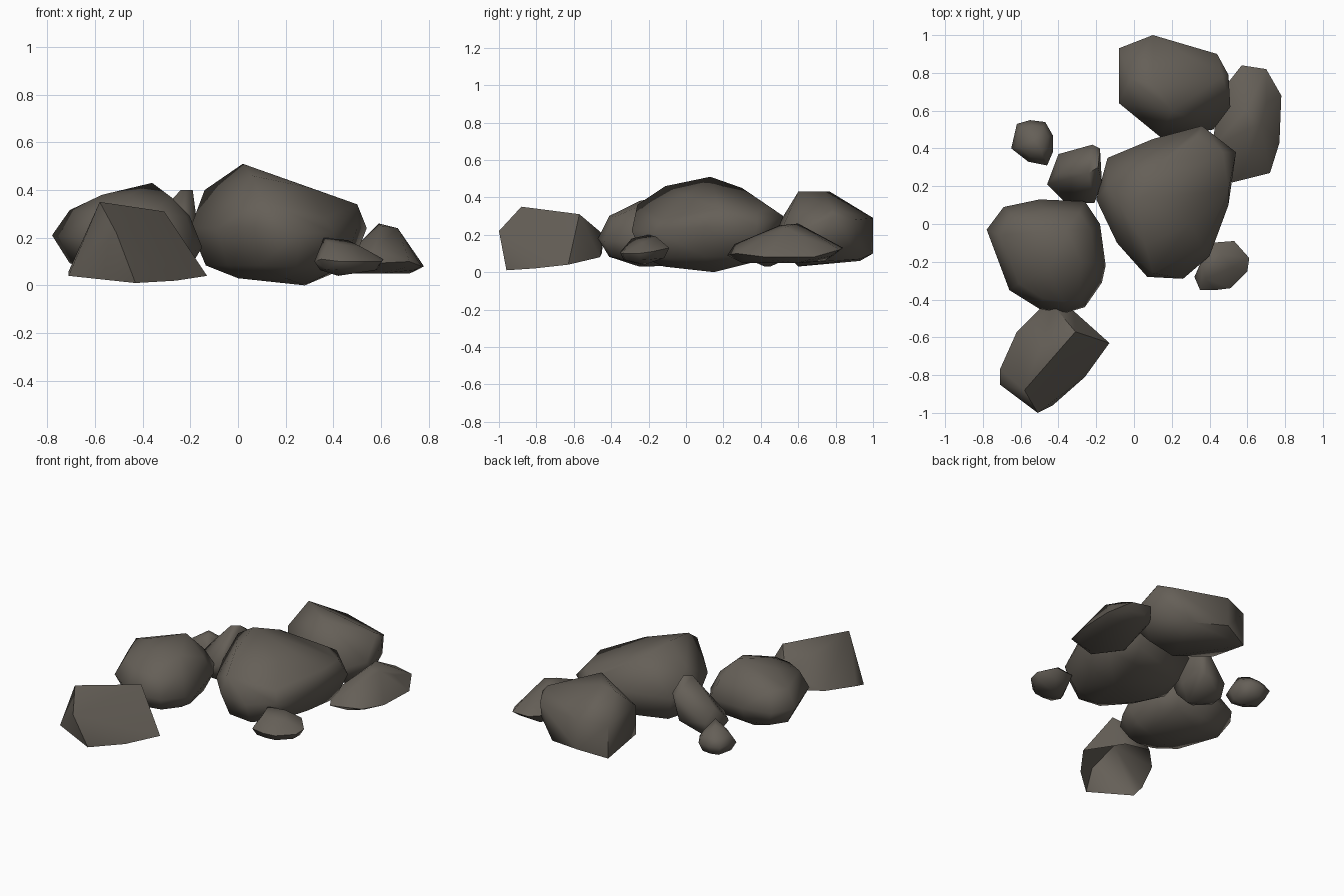
import bpy
import bmesh
from mathutils import Vector

# Remove the default cube only
default_cube = bpy.data.objects.get("Cube")
if default_cube:
    bpy.data.objects.remove(default_cube, do_unlink=True)

# One stone colour for the whole cluster
STONE = (0.13, 0.115, 0.096, 1.0)
stone = bpy.data.materials.new("dark_grey_brown_stone")
stone.use_nodes = True
stone.diffuse_color = STONE
shader = next(n for n in stone.node_tree.nodes if n.type == "BSDF_PRINCIPLED")
shader.inputs["Base Color"].default_value = STONE
shader.inputs["Roughness"].default_value = 0.9


def shoulder_ring(girdle, target_height, amount, shrink):
    """Copy the girdle inward and part of the way to a target height."""
    centre = sum(girdle, Vector()) / len(girdle)
    ring = []
    for point in girdle:
        moved = centre.lerp(point, shrink)
        moved.z = point.z + (target_height - point.z) * amount
        ring.append(moved)
    return ring


def rock(name, girdle, crown, base=(), upper=0.0, lower=0.0, shrink=0.83,
         open_base=False):
    """Wrap a faceted stone around its widest outline, top and underside.

    upper and lower say how far the rounded shoulders reach
    towards the top and the bottom; zero leaves the stone angular.
    """
    girdle = [Vector(p) for p in girdle]
    crown = [Vector(p) for p in crown]
    base = [Vector(p) for p in base]
    points = girdle + crown + base
    if upper:
        top = max(p.z for p in crown)
        points += shoulder_ring(girdle, top, upper, shrink)
    if lower:
        bottom = min(p.z for p in base)
        points += shoulder_ring(girdle, bottom, lower, shrink)

    bm = bmesh.new()
    for point in points:
        bm.verts.new(point)
    bmesh.ops.convex_hull(bm, input=bm.verts)
    loose = [v for v in bm.verts if not v.link_faces]
    bmesh.ops.delete(bm, geom=loose, context="VERTS")
    bmesh.ops.recalc_face_normals(bm, faces=bm.faces)
    if open_base:
        underside = [f for f in bm.faces if f.normal.z < -0.7]
        bmesh.ops.delete(bm, geom=underside, context="FACES")
    mesh = bpy.data.meshes.new(name)
    bm.to_mesh(mesh)
    bm.free()
    mesh.materials.append(stone)

    stone_object = bpy.data.objects.new(name, mesh)
    bpy.context.collection.objects.link(stone_object)
    bpy.ops.object.select_all(action="DESELECT")
    stone_object.select_set(True)
    bpy.context.view_layer.objects.active = stone_object
    bpy.ops.object.shade_smooth_by_angle(angle=1.1)


# Largest boulder, with a ridge running down to its left
rock("central_boulder",
     girdle=[(-.2, .13, .24), (-.14, .35, .25), (.1, .45, .27), (.36, .52, .3),
             (.54, .38, .24), (.5, .1, .24), (.4, -.17, .22), (.26, -.29, .22),
             (.07, -.28, .24), (-.09, -.1, .24)],
     crown=[(.02, .13, .51), (-.14, .2, .4), (.06, -.11, .46), (.1, -.26, .36),
            (.3, 0, .41), (.5, .18, .34), (.47, .38, .32), (.1, .3, .45)],
     base=[(.28, .15, 0), (0, .05, .03), (.2, -.12, .03), (.3, .35, .05)],
     upper=.22, lower=.65)

# Rounded boulder on the model's right
rock("right_boulder",
     girdle=[(-.78, -.03, .21), (-.69, .09, .2), (-.5, .13, .2), (-.26, .12, .2),
             (-.18, 0, .2), (-.15, -.22, .16), (-.17, -.31, .16), (-.26, -.44, .17),
             (-.36, -.47, .18), (-.5, -.45, .18), (-.66, -.35, .2)],
     crown=[(-.36, -.03, .43), (-.57, -.14, .38), (-.28, -.2, .37), (-.45, -.25, .38)],
     base=[(-.28, -.2, .03), (-.45, -.25, .03), (-.5, 0, .04)],
     upper=.48, lower=.65, shrink=.8)

# Angular wedge at the front with a steep side and a hollow underside
rock("front_wedge",
     girdle=[(-.13, -.63, .04), (-.26, -.81, .02), (-.43, -.96, .01),
             (-.71, -.85, .04), (-.71, -.77, .06), (-.62, -.57, .08),
             (-.5, -.45, .1), (-.32, -.46, .08)],
     crown=[(-.51, -1, .22), (-.58, -.88, .35), (-.31, -.57, .31), (-.42, -.44, .2)],
     open_base=True)

# Blocky boulder at the back with upright sides
rock("back_boulder",
     girdle=[(-.08, .93, .28), (.1, 1, .29), (.44, .9, .28), (.5, .79, .3),
             (.51, .62, .22), (.42, .5, .2), (.14, .46, .2), (-.08, .64, .3)],
     crown=[(-.02, .77, .43), (.2, .6, .43), (.1, .74, .43), (.47, .78, .34)],
     base=[(.1, 1, .1), (.33, .93, .07), (-.08, .93, .06), (-.08, .64, .11),
           (.45, .87, .17), (.5, .7, .13), (.2, .6, .03), (.4, .62, .05)],
     lower=.4)

# Low ridged stone beside the back boulder
rock("left_low_stone",
     girdle=[(.57, .84, .13), (.7, .82, .12), (.78, .68, .08), (.77, .43, .08),
             (.72, .27, .1), (.52, .22, .09), (.41, .4, .08), (.46, .7, .12)],
     crown=[(.59, .6, .26), (.6, .5, .25), (.67, .53, .24), (.7, .64, .18),
            (.57, .26, .15)],
     base=[(.72, .6, .05), (.6, .3, .05), (.46, .42, .05), (.55, .74, .06)],
     lower=.5)

# Pebble at the front left
rock("front_pebble",
     girdle=[(.32, -.28, .1), (.35, -.35, .11), (.43, -.35, .1), (.51, -.34, .1),
             (.6, -.25, .1), (.61, -.18, .11), (.53, -.09, .13), (.4, -.1, .13)],
     crown=[(.36, -.2, .2), (.46, -.16, .19), (.38, -.29, .18), (.52, -.23, .16)],
     base=[(.42, -.22, .04), (.54, -.22, .06)],
     lower=.6)

# Leaning stone wedged between the two boulders
rock("leaning_stone",
     girdle=[(-.46, .21, .14), (-.4, .37, .16), (-.22, .42, .32), (-.18, .4, .32),
             (-.17, .22, .25), (-.21, .11, .2), (-.36, .11, .14)],
     crown=[(-.24, .27, .4), (-.19, .3, .4), (-.4, .27, .23)],
     base=[(-.39, .35, .07), (-.25, .2, .05), (-.23, .4, .15)],
     lower=.5)

# Lone pebble at the back right
rock("back_pebble",
     girdle=[(-.65, .4, .12), (-.62, .53, .12), (-.55, .55, .12), (-.47, .54, .12),
             (-.43, .47, .13), (-.43, .38, .13), (-.46, .31, .13), (-.56, .33, .12)],
     crown=[(-.53, .45, .22), (-.49, .39, .23)],
     base=[(-.55, .45, .03), (-.5, .42, .03)],
     upper=.4, lower=.65, shrink=.75)
